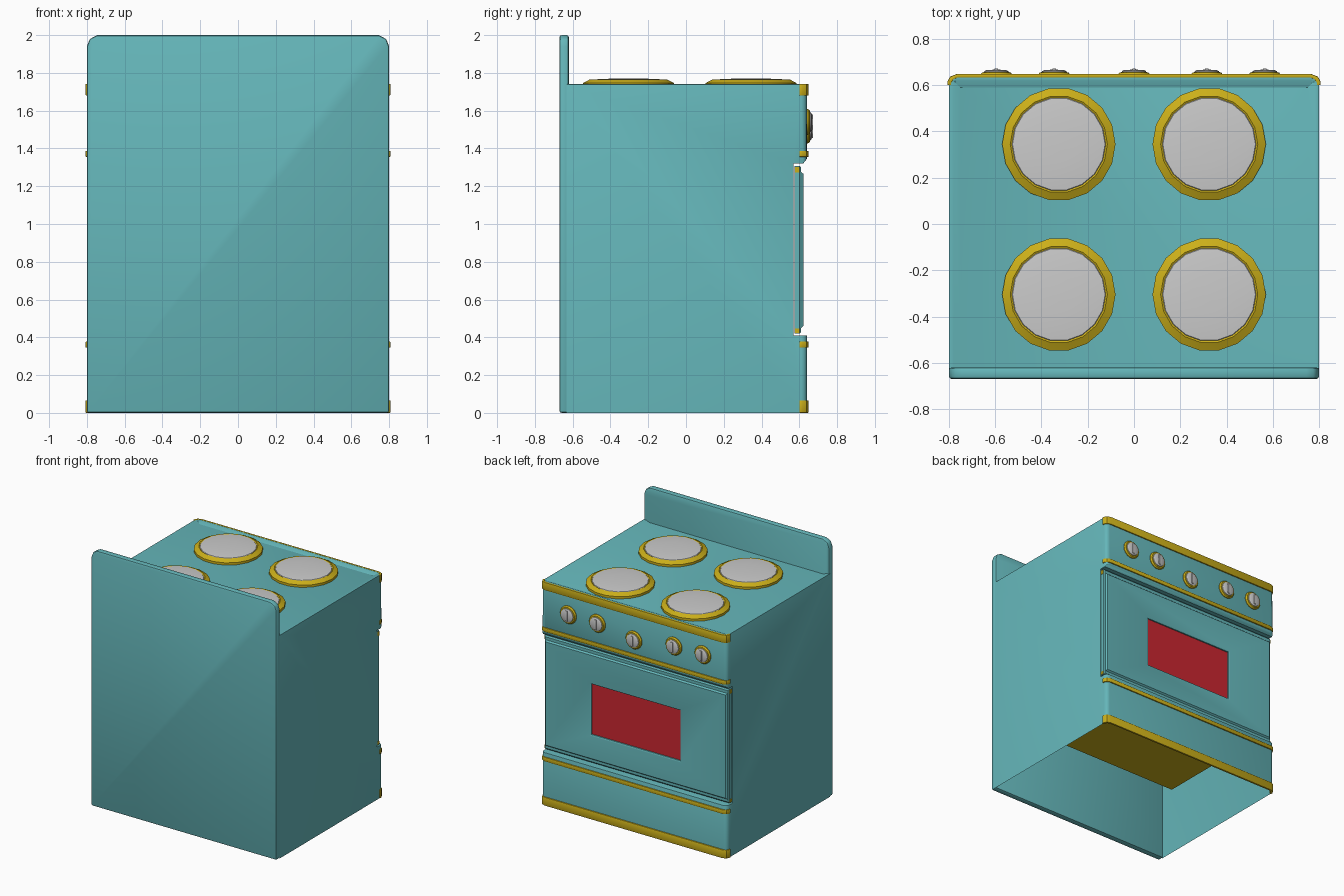
import bpy, bmesh, math

if "Cube" in bpy.data.objects:
    bpy.data.objects.remove(bpy.data.objects["Cube"])


def material(name, rgb):
    m = bpy.data.materials.new(name)
    m.diffuse_color = (*rgb, 1)
    m.use_nodes = True
    m.node_tree.nodes["Principled BSDF"].inputs["Base Color"].default_value = m.diffuse_color
    return m


TEAL = material("teal_enamel", (0.13, 0.47, 0.49))
GOLD = material("yellow_trim", (0.60, 0.43, 0.01))
RED = material("red_glass", (0.60, 0.02, 0.03))


def loft(name, rings, mat=None, caps=(True, True), bevel=0, edit=None):
    """Skin a list of equal-sized point rings, optionally edit and bevel."""
    bm = bmesh.new()
    vs = [[bm.verts.new(p) for p in r] for r in rings]
    n = len(rings[0])
    for a, b in zip(vs, vs[1:]):
        for i in range(n):
            j = (i + 1) % n
            bm.faces.new((a[i], a[j], b[j], b[i]))
    if caps[0]:
        bm.faces.new(vs[0])
    if caps[1]:
        bm.faces.new(vs[-1])
    bmesh.ops.recalc_face_normals(bm, faces=bm.faces)
    if edit:
        edit(bm)
    if bevel:
        bm.normal_update()
        edges = [e for e in bm.edges if len(e.link_faces) == 2
                 and e.calc_face_angle(0) > math.radians(40)]
        bmesh.ops.bevel(bm, geom=edges, offset=bevel, segments=2, profile=0.5,
                        affect='EDGES', clamp_overlap=True)
    me = bpy.data.meshes.new(name)
    bm.to_mesh(me)
    bm.free()
    ob = bpy.data.objects.new(name, me)
    bpy.context.collection.objects.link(ob)
    if mat:
        me.materials.append(mat)
    return ob


def lathe(name, profile, center, axis, mat=None, n=18):
    """Turn (radius, height) points around the z or y axis."""
    cx, cy, cz = center
    rings = []
    for r, h in profile:
        pts = []
        for i in range(n):
            a = 2 * math.pi * i / n
            u, v = r * math.cos(a), r * math.sin(a)
            pts.append((cx + u, cy + v, cz + h) if axis == 'z' else (cx + u, cy + h, cz + v))
        rings.append(pts)
    return loft(name, rings, mat)


def rect(hx, y, z0, z1):
    return [(-hx, y, z0), (hx, y, z0), (hx, y, z1), (-hx, y, z1)]


def box(name, hx, y0, y1, z0, z1, mat=None, cx=0, bevel=0):
    ob = loft(name, [rect(hx, y0, z0, z1), rect(hx, y1, z0, z1)], mat, bevel=bevel)
    ob.location.x = cx
    return ob


# Body shell: side profile with door recess, open underneath
def shape_body(bm):
    # open bottom and back
    bm.normal_update()
    gone = [f for f in bm.faces if f.normal.z < -0.9 and f.calc_center_median().z < 0.01
            or f.normal.y < -0.9]
    bmesh.ops.delete(bm, geom=gone, context='FACES_ONLY')
    # round the front vertical corners
    front = [e for e in bm.edges if all(v.co.y > 0.63 for v in e.verts)
             and abs(e.verts[0].co.x - e.verts[1].co.x) < 0.01]
    bmesh.ops.bevel(bm, geom=front, offset=0.03, segments=3, profile=0.5, affect='EDGES')
    bm.normal_update()
    # shallow dished cooktop
    top = [f for f in bm.faces if f.normal.z > 0.9 and f.calc_center_median().z > 1.7]
    bmesh.ops.inset_region(bm, faces=top, thickness=0.02)
    bmesh.ops.inset_region(bm, faces=top, thickness=0.03)
    for v in {v for f in top for v in f.verts}:
        v.co.z -= 0.012


side = [(-0.632, 0), (-0.632, 1.74), (0.64, 1.74), (0.64, 1.345), (0.62, 1.32),
        (0.57, 1.32), (0.57, 0.41), (0.64, 0.41), (0.64, 0)]
loft("stove_body", [[(x, y, z) for y, z in side] for x in (-0.8, 0.8)], TEAL,
     bevel=0.01, edit=shape_body)

# Full-height back panel with rounded top corners
half = [(0.8, 0), (0.8, 1.94), (0.785, 1.98), (0.745, 2.0)]
outline = half + [(-x, z) for x, z in reversed(half)]
loft("back_panel", [[(x, y, z) for x, z in outline] for y in (-0.67, -0.62)], TEAL, bevel=0.012)

# Yellow trim bands wrapping the front corners
outer = [(0.807, 0.60), (0.807, 0.615), (0.795, 0.637), (0.765, 0.649)]
inner = [(0.79, 0.60), (0.79, 0.61), (0.78, 0.625), (0.76, 0.633)]
u_shape = outer + [(-x, y) for x, y in reversed(outer)] + \
    [(-x, y) for x, y in inner] + list(reversed(inner))
for name, z0, z1 in (("top_trim", 1.68, 1.742), ("panel_trim", 1.355, 1.387),
                     ("drawer_trim", 0.345, 0.378), ("base_trim", 0, 0.066)):
    loft(name, [[(x, y, z) for x, y in u_shape] for z in (z0, z1)], GOLD, bevel=0.004)

# Oven door with raised front and window opening
loft("oven_door", [rect(0.797, 0.575, 0.42, 1.308), rect(0.797, 0.602, 0.42, 1.308),
                   rect(0.79, 0.61, 0.43, 1.298), rect(0.785, 0.61, 0.45, 1.275),
                   rect(0.775, 0.622, 0.46, 1.265), rect(0.395, 0.622, 0.635, 1.05),
                   rect(0.385, 0.616, 0.645, 1.04), rect(0.385, 0.6, 0.645, 1.04)],
     TEAL, caps=(True, False))
loft("door_window", [rect(0.385, 0.6, 0.645, 1.04), rect(0.385, 0.606, 0.645, 1.04)], RED)
for name, z0, z1 in (("door_top_rail", 1.272, 1.303), ("door_bottom_rail", 0.424, 0.448)):
    box(name, 0.8, 0.578, 0.6, z0, z1, GOLD)

# Oven cavity behind the door
box("oven_cavity", 0.68, -0.38, 0.568, 0.425, 1.305, GOLD)

# Burners: faceted ring and metal plate
for sx in (-1, 1):
    for y in (-0.305, 0.345):
        c = (sx * 0.325, y, 1.728)
        lathe("burner_ring", [(0.245, 0), (0.245, 0.018), (0.235, 0.023), (0.21, 0.036),
                              (0.2, 0.03)], c, 'z', GOLD)
        lathe("burner_plate", [(0.208, 0.025), (0.2, 0.035), (0.16, 0.039), (0.08, 0.042),
                               (0.01, 0.043)], c, 'z')

# Control knobs with pointer ridges
for x, z in ((-0.595, 1.54), (-0.345, 1.54), (0, 1.495), (0.315, 1.54), (0.565, 1.54)):
    c = (x, 0.635, z)
    lathe("knob_base", [(0.07, 0), (0.07, 0.01), (0.062, 0.02), (0.05, 0.022)], c, 'y', GOLD)
    lathe("knob_cap", [(0.054, 0.018), (0.052, 0.026), (0.042, 0.031), (0.01, 0.032)], c, 'y')
    box("knob_pointer", 0.008, 0.66, 0.673, z - 0.04, z + 0.04, None, x, 0.003)

# Smooth shading with sharp creases
for ob in bpy.context.collection.objects:
    ob.select_set(True)
    bpy.context.view_layer.objects.active = ob
bpy.ops.object.shade_smooth_by_angle(angle=math.radians(35))
